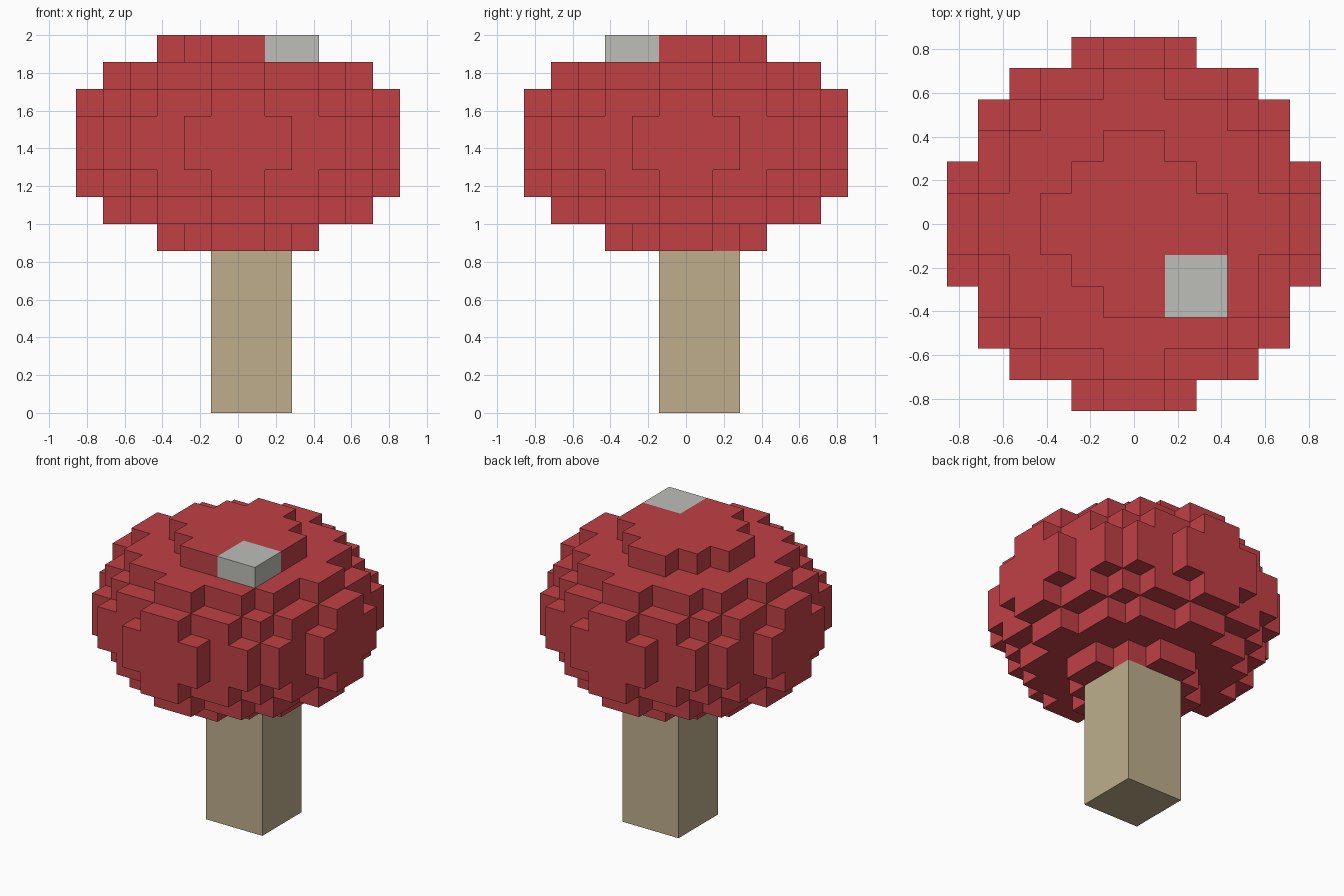
import bpy, bmesh
from mathutils import Vector

cube = bpy.data.objects.get("Cube")
if cube:
    bpy.data.objects.remove(cube, do_unlink=True)

U = 2 / 14  # voxel edge length


def material(name, rgb):
    m = bpy.data.materials.new(name)
    m.use_nodes = True
    m.diffuse_color = (*rgb, 1)
    m.node_tree.nodes["Principled BSDF"].inputs["Base Color"].default_value = (*rgb, 1)
    return m


RED = material("cap red", (0.527, 0.051, 0.060))
GREY = material("spot grey", (0.515, 0.515, 0.479))
TAN = material("stem tan", (0.509, 0.423, 0.262))


def add_object(name, bm, mat):
    bmesh.ops.recalc_face_normals(bm, faces=bm.faces)
    me = bpy.data.meshes.new(name)
    bm.to_mesh(me)
    bm.free()
    me.materials.append(mat)
    ob = bpy.data.objects.new(name, me)
    bpy.context.collection.objects.link(ob)
    return ob


def box(name, lo, hi, mat):
    """Box between two corners given in voxel units."""
    bm = bmesh.new()
    bmesh.ops.create_cube(bm, size=1)
    for v in bm.verts:
        v.co = Vector([(a + b) / 2 + c * (b - a) for a, b, c in zip(lo, hi, v.co)]) * U
    return add_object(name, bm, mat)


def voxels(name, cells, hidden_by, mat):
    """Outer skin of a set of unit cells; faces against hidden_by are left out."""
    bm = bmesh.new()
    verts = {}

    def vert(p):
        if p not in verts:
            verts[p] = bm.verts.new(Vector(p) * U)
        return verts[p]

    solid = cells | hidden_by
    for cell in sorted(cells):
        for axis in range(3):
            for side in (0, 1):
                near = list(cell)
                near[axis] += 2 * side - 1
                if tuple(near) in solid:
                    continue
                corners = []
                for a, b in ((0, 0), (1, 0), (1, 1), (0, 1)):
                    p = list(cell)
                    p[axis] += side
                    p[(axis + 1) % 3] += a
                    p[(axis + 2) % 3] += b
                    corners.append(vert(tuple(p)))
                bm.faces.new(corners if side else corners[::-1])
    me = bpy.data.meshes.new(name)
    bm.to_mesh(me)
    bm.free()
    me.materials.append(mat)
    ob = bpy.data.objects.new(name, me)
    bpy.context.collection.objects.link(ob)
    return ob


# Cap: half-widths of each row from the centre outwards, one list per layer
# from the rim layer to the middle; the lower half mirrors the upper half
LAYERS = [
    [3, 2, 1],
    [5, 4, 4, 3, 1],
    [6, 5, 5, 4, 3, 1],
    [6, 6, 5, 5, 4, 2],
]
CAP_BASE = 6
cap = set()
for k, rows in enumerate(LAYERS + LAYERS[::-1]):
    for j, w in enumerate(rows):
        for x in range(-w, w):
            cap.add((x, j, CAP_BASE + k))
            cap.add((x, -1 - j, CAP_BASE + k))

# Spot: a block set into the front left of the top layer
spot = {(x, y, 13) for x in (1, 2) for y in (-3, -2)}

voxels("cap", cap - spot, spot, RED)
box("spot", (1, -3, 13), (3, -1, 14), GREY)

# Stem: square post, one voxel wider to the left and back
box("stem", (-1, -1, 0), (2, 2, CAP_BASE), TAN)
